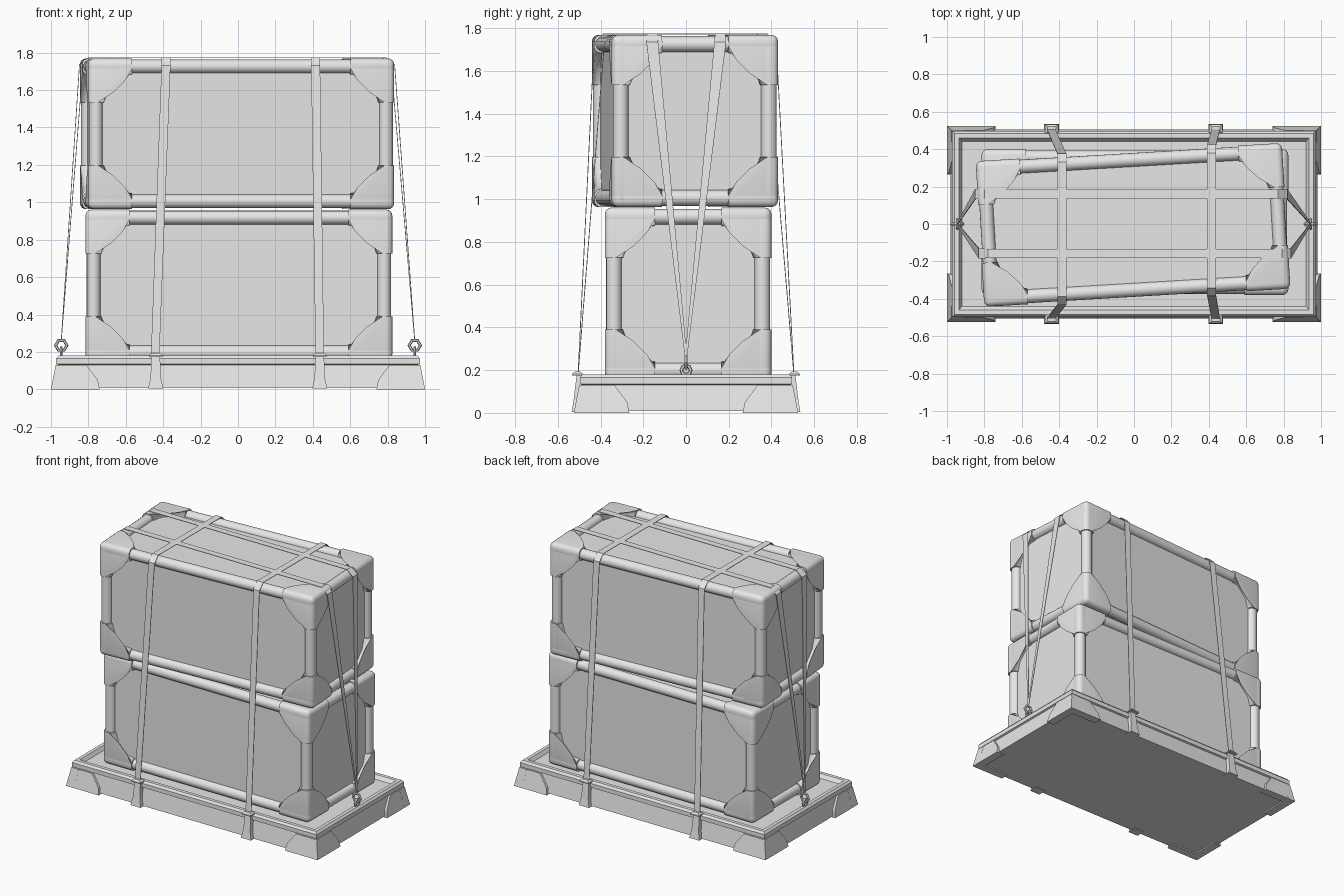
import bpy, bmesh, math
from mathutils import Vector, Matrix

if "Cube" in bpy.data.objects:
    bpy.data.objects.remove(bpy.data.objects["Cube"])

grey = bpy.data.materials.new("plain_grey")
grey.use_nodes = True
grey.diffuse_color = (0.8, 0.8, 0.8, 1)
grey.node_tree.nodes["Principled BSDF"].inputs["Base Color"].default_value = (0.8, 0.8, 0.8, 1)


def finish(bm, name, smooth=False):
    bmesh.ops.recalc_face_normals(bm, faces=bm.faces)
    me = bpy.data.meshes.new(name)
    bm.to_mesh(me)
    bm.free()
    ob = bpy.data.objects.new(name, me)
    bpy.context.collection.objects.link(ob)
    me.materials.append(grey)
    if smooth:
        bpy.ops.object.select_all(action='DESELECT')
        ob.select_set(True)
        bpy.context.view_layer.objects.active = ob
        bpy.ops.object.shade_smooth_by_angle(angle=math.radians(40))
    return ob


def loft(bm, rings):
    """Skin a stack of equal point loops and cap both ends."""
    loops = [[bm.verts.new(p) for p in r] for r in rings]
    n = len(loops[0])
    for a, b in zip(loops, loops[1:]):
        for i in range(n):
            j = (i + 1) % n
            bm.faces.new((a[i], a[j], b[j], b[i]))
    bm.faces.new(loops[0])
    bm.faces.new(loops[-1])
    return loops


def box(bm, size, loc):
    m = Matrix.Translation(loc) @ Matrix.Diagonal((*size, 1))
    bmesh.ops.create_cube(bm, size=1, matrix=m)


# Pallet with raised rim and sunken floor
SIGNS = ((-1, -1), (1, -1), (1, 1), (-1, 1))
tray = [(0.98, 0.505, 0.008), (0.96, 0.485, 0.13), (0.972, 0.497, 0.135),
        (0.972, 0.497, 0.165), (0.96, 0.485, 0.18), (0.935, 0.46, 0.18),
        (0.92, 0.44, 0.155)]
bm = bmesh.new()
loft(bm, [[(sx * x, sy * y, z) for sx, sy in SIGNS] for x, y, z in tray])
finish(bm, "pallet")

# Corner feet: a sloped plate on each of the two sides of a corner
bm = bmesh.new()
for sx, sy in SIGNS:
    for along_x in (True, False):
        reach, face = (1.0, 0.525) if along_x else (0.525, 1.0)
        outline = [(0, 0), (0.26, 0), (0.25, 0.05), (0.19, 0.13), (0.025, 0.13)]
        rings = []
        for inner in (0, 1):
            ring = []
            for d, z in outline:
                u = reach - d
                v = face - 0.2 * z - 0.06 * inner
                x, y = (u, v) if along_x else (v, u)
                ring.append((sx * x, sy * y, z))
            rings.append(ring)
        loft(bm, rings)
finish(bm, "pallet_corner_feet")


# Crate: recessed panels, round rails and gusseted corner caps
HALF = (0.82, 0.39, 0.403)


def corner_plate(bm, a, b, c, signs):
    """Gusset plate in the plane of axes a and b, at one crate corner."""
    end = 0.235
    prof = [(0, 0), (end, 0), (end, 0.085), (0.18, 0.09), (0.105, 0.165),
            (0.085, end), (0, end)]
    part = bmesh.new()
    loops = loft(part, [[(u, v, t) for u, v in prof] for t in (0, 0.085)])

    def at_end(e):
        p, q = (v.co for v in e.verts)
        return any(p[k] > end - 0.001 and q[k] > end - 0.001 for k in (0, 1))

    def wanted(e):
        flat = abs(e.verts[0].co.z - e.verts[1].co.z) < 0.001
        return (flat and not at_end(e)) or e.verts[0].co.xy.length < 0.001

    bmesh.ops.bevel(part, geom=[e for e in part.edges if wanted(e)],
                    offset=0.032, segments=4, profile=0.5, affect='EDGES',
                    clamp_overlap=True)
    new = {}
    for v in part.verts:
        p = Vector((0, 0, 0))
        for axis, val in zip((a, b, c), v.co):
            p[axis] = signs[axis] * (HALF[axis] - val)
        new[v] = bm.verts.new(p)
    for f in part.faces:
        bm.faces.new([new[v] for v in f.verts])
    part.free()


def crate(name, loc, turn):
    place = Matrix.Translation(loc) @ Matrix.Rotation(math.radians(turn), 4, 'Z')
    bm = bmesh.new()
    box(bm, [2 * (h - 0.038) for h in HALF], (0, 0, 0))
    finish(bm, name + "_panels").matrix_world = place

    rails, caps = bmesh.new(), bmesh.new()
    for axis in range(3):
        b, c = (axis + 1) % 3, (axis + 2) % 3
        for s, t in SIGNS:
            pos = Vector((0, 0, 0))
            pos[b] = s * (HALF[b] - 0.043)
            pos[c] = t * (HALF[c] - 0.043)
            d = Vector((0, 0, 0))
            d[axis] = 1
            m = Matrix.Translation(pos) @ d.to_track_quat('Z', 'Y').to_matrix().to_4x4()
            bmesh.ops.create_cone(rails, cap_ends=True, segments=16, radius1=0.037,
                                  radius2=0.037, depth=2 * HALF[axis] - 0.3, matrix=m)
    for sx, sy in SIGNS:
        for sz in (-1, 1):
            for a, b, c in ((0, 1, 2), (0, 2, 1), (1, 2, 0)):
                corner_plate(caps, a, b, c, (sx, sy, sz))
    finish(rails, name + "_rails", True).matrix_world = place
    finish(caps, name + "_corner_caps", True).matrix_world = place


crate("lower_crate", (0.005, 0.01, 0.558), 0)
crate("upper_crate", (-0.005, -0.005, 1.366), 3.4)


# Straps: thin ribbons through centre points, each with a width
def strap(name, points, across):
    bm = bmesh.new()
    rows = []
    for x, y, z, w in points:
        off = Vector(across) * w / 2
        p = Vector((x, y, z))
        rows.append((bm.verts.new(p - off), bm.verts.new(p + off)))
    for (a, b), (c, d) in zip(rows, rows[1:]):
        bm.faces.new((a, b, d, c))
    ob = finish(bm, name)
    mod = ob.modifiers.new("thickness", 'SOLIDIFY')
    mod.thickness = 0.004
    mod.offset = 0


for name, top_x, foot_x in (("right", -0.385, -0.443), ("left", 0.415, 0.437)):
    lean = 0.06 * top_x
    front, back = lean - 0.395, lean + 0.385
    strap(name + "_cross_strap",
          [(foot_x, -0.505, 0.18, 0.045), (top_x, front - 0.012, 1.73, 0.048),
           (top_x, front + 0.03, 1.773, 0.048), (top_x, back - 0.03, 1.773, 0.048),
           (top_x, back + 0.012, 1.73, 0.048), (foot_x, 0.505, 0.18, 0.045)], (1, 0, 0))
for name, y in (("front", -0.158), ("back", 0.16)):
    lean = -0.06 * y
    strap(name + "_long_strap",
          [(-0.945, 0, 0.26, 0.01), (lean - 0.838, y, 1.735, 0.055),
           (lean - 0.79, y, 1.773, 0.048), (lean + 0.78, y, 1.773, 0.048),
           (lean + 0.828, y, 1.735, 0.055), (0.945, 0, 0.26, 0.01)], (0, 1, 0))

# Flared strap clamps on the long sides
bm = bmesh.new()
for x in (-0.44, 0.437):
    for sy in (-1, 1):
        rings = []
        for w, out, z in ((0.04, 0.535, 0.005), (0.028, 0.526, 0.06), (0.023, 0.512, 0.175)):
            rings.append([(x - w, sy * out, z), (x + w, sy * out, z),
                          (x + w, sy * 0.47, z), (x - w, sy * 0.47, z)])
        loft(bm, rings)
        rings = []
        for w, d, z in ((0.036, 0.025, 0.174), (0.036, 0.025, 0.182), (0.022, 0.014, 0.193)):
            rings.append([(x + i * w, sy * 0.508 + j * d, z) for i, j in SIGNS])
        loft(bm, rings)
finish(bm, "strap_clamps")


# Tie-down rings and their staples at both ends
def link(bm, centre, radius, thick, turn, sides):
    m = Matrix.Translation(centre) @ Matrix.Rotation(turn, 4, 'Z')
    loops = []
    for i in range(sides):
        a = 2 * math.pi * i / sides
        d = Vector((math.cos(a), 0, math.sin(a)))
        loop = []
        for k in range(6):
            b = math.pi * k / 3
            loop.append(bm.verts.new(m @ (d * (radius + thick * math.cos(b))
                                          + Vector((0, thick * math.sin(b), 0)))))
        loops.append(loop)
    for i in range(sides):
        p, q = loops[i], loops[(i + 1) % sides]
        for k in range(6):
            n = (k + 1) % 6
            bm.faces.new((p[k], p[n], q[n], q[k]))


bm = bmesh.new()
for sx in (-1, 1):
    link(bm, (sx * 0.945, 0, 0.235), 0.03, 0.009, 0, 6)
    link(bm, (sx * 0.945, 0, 0.2), 0.022, 0.009, math.pi / 2, 8)
finish(bm, "tie_down_rings")
